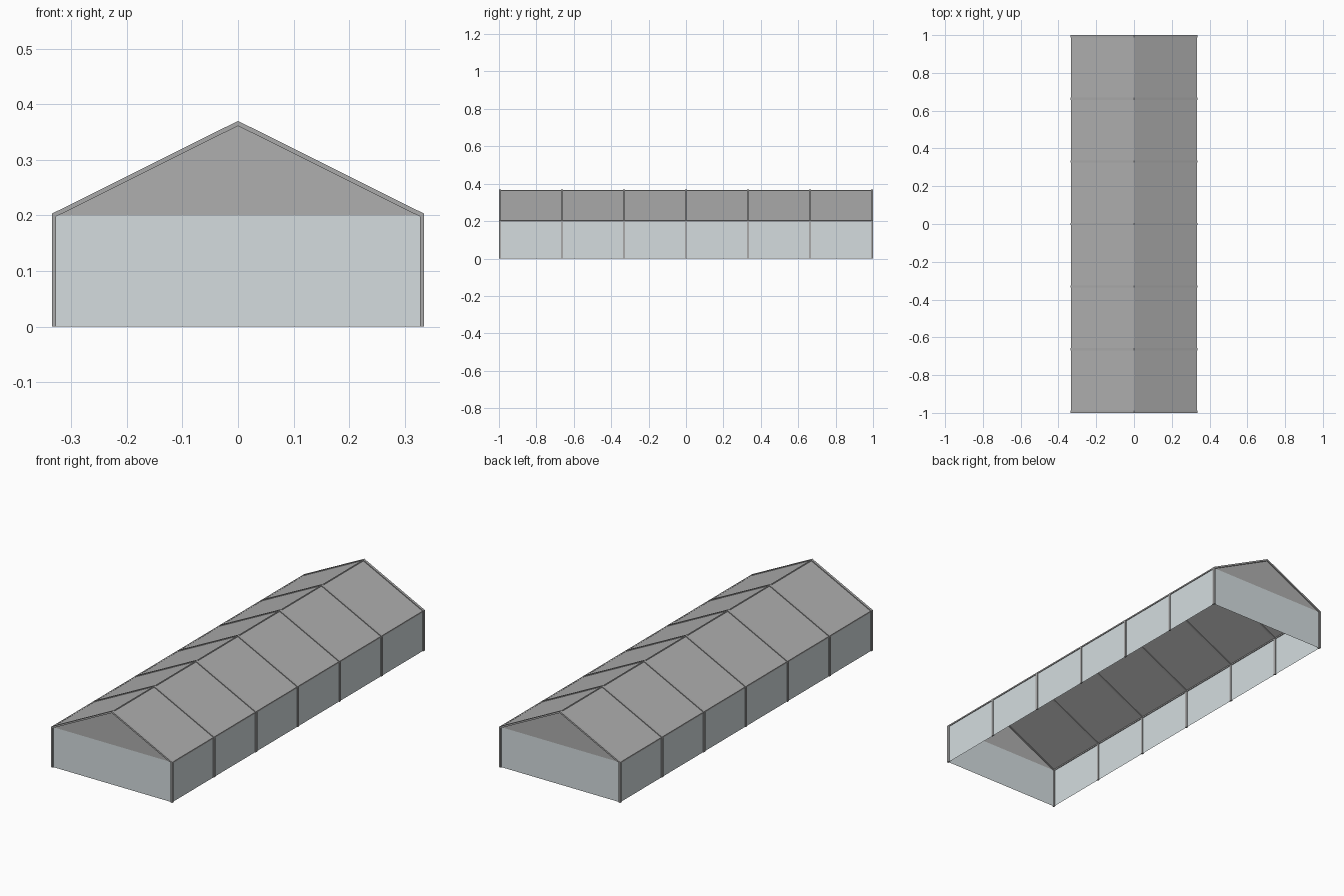
import bpy

if "Cube" in bpy.data.objects:
    bpy.data.objects.remove(bpy.data.objects["Cube"])

L = 1.0        # half length
FW = 0.012     # frame width along y


def mesh_object(name, verts, faces, color=None):
    me = bpy.data.meshes.new(name)
    me.from_pydata(verts, [], faces)
    me.update()
    ob = bpy.data.objects.new(name, me)
    bpy.context.collection.objects.link(ob)
    if color:
        me.materials.append(color)
    return ob


def material(name, rgb):
    m = bpy.data.materials.new(name)
    m.diffuse_color = (*rgb, 1)
    m.use_nodes = True
    m.node_tree.nodes["Principled BSDF"].inputs["Base Color"].default_value = m.diffuse_color
    return m


def beam(name, x, z, size, mat):
    bpy.ops.mesh.primitive_cube_add(size=1, location=(x, 0, z))
    ob = bpy.context.object
    ob.name = name
    ob.scale = (size, 2 * L - FW, size)
    ob.data.materials.append(mat)


wall_mat = material("pale_wall", (0.66, 0.72, 0.74))
roof_mat = material("roof_grey", (0.43, 0.43, 0.43))
frame_mat = material("frame_grey", (0.40, 0.40, 0.40))

# Portal frames: outer and inner outline extruded along y
outer = [(-0.335, 0), (-0.335, 0.203), (0, 0.37), (0.335, 0.203), (0.335, 0)]
inner = [(-0.327, 0), (-0.327, 0.198), (0, 0.361), (0.327, 0.198), (0.327, 0)]
for k in range(7):
    y = (L - FW / 2) * (k - 3) / 3
    verts = [(x, y + s * FW / 2, z) for s in (-1, 1) for x, z in outer + inner]
    faces = []
    for i in range(4):
        faces += [(i, i + 5, i + 6, i + 1),
                  (i + 10, i + 11, i + 16, i + 15),
                  (i, i + 1, i + 11, i + 10),
                  (i + 5, i + 15, i + 16, i + 6)]
    faces += [(0, 10, 15, 5), (4, 9, 19, 14)]
    mesh_object(f"portal_frame_{k + 1}", verts, faces, frame_mat)

# Side walls and roof slopes: thin sheets held at mid depth of the frames
X, EAVE, RIDGE = 0.331, 0.2005, 0.3655
Y = L - FW / 2
for s, side in ((-1, "left"), (1, "right")):
    f = [(0, 1, 2, 3)] if s > 0 else [(3, 2, 1, 0)]
    mesh_object(f"{side}_wall",
                [(s * X, -Y, 0), (s * X, Y, 0), (s * X, Y, EAVE), (s * X, -Y, EAVE)],
                f, wall_mat)
    mesh_object(f"{side}_roof",
                [(s * X, -Y, EAVE), (s * X, Y, EAVE), (0, Y, RIDGE), (0, -Y, RIDGE)],
                f, roof_mat)
    beam(f"{side}_eave_beam", s * X, EAVE - 0.001, 0.007, frame_mat)

# Ridge beam
beam("ridge_beam", 0, RIDGE - 0.002, 0.006, frame_mat)

# End walls and gables
for s, end in ((-1, "front"), (1, "back")):
    y = s * Y
    quad, tri = [(0, 1, 2, 3)], [(0, 1, 2)]
    if s > 0:
        quad, tri = [(3, 2, 1, 0)], [(2, 1, 0)]
    mesh_object(f"{end}_wall",
                [(-X, y, 0), (X, y, 0), (X, y, 0.2), (-X, y, 0.2)], quad, wall_mat)
    mesh_object(f"{end}_gable", [(-X, y, 0.2), (X, y, 0.2), (0, y, RIDGE)], tri, roof_mat)
